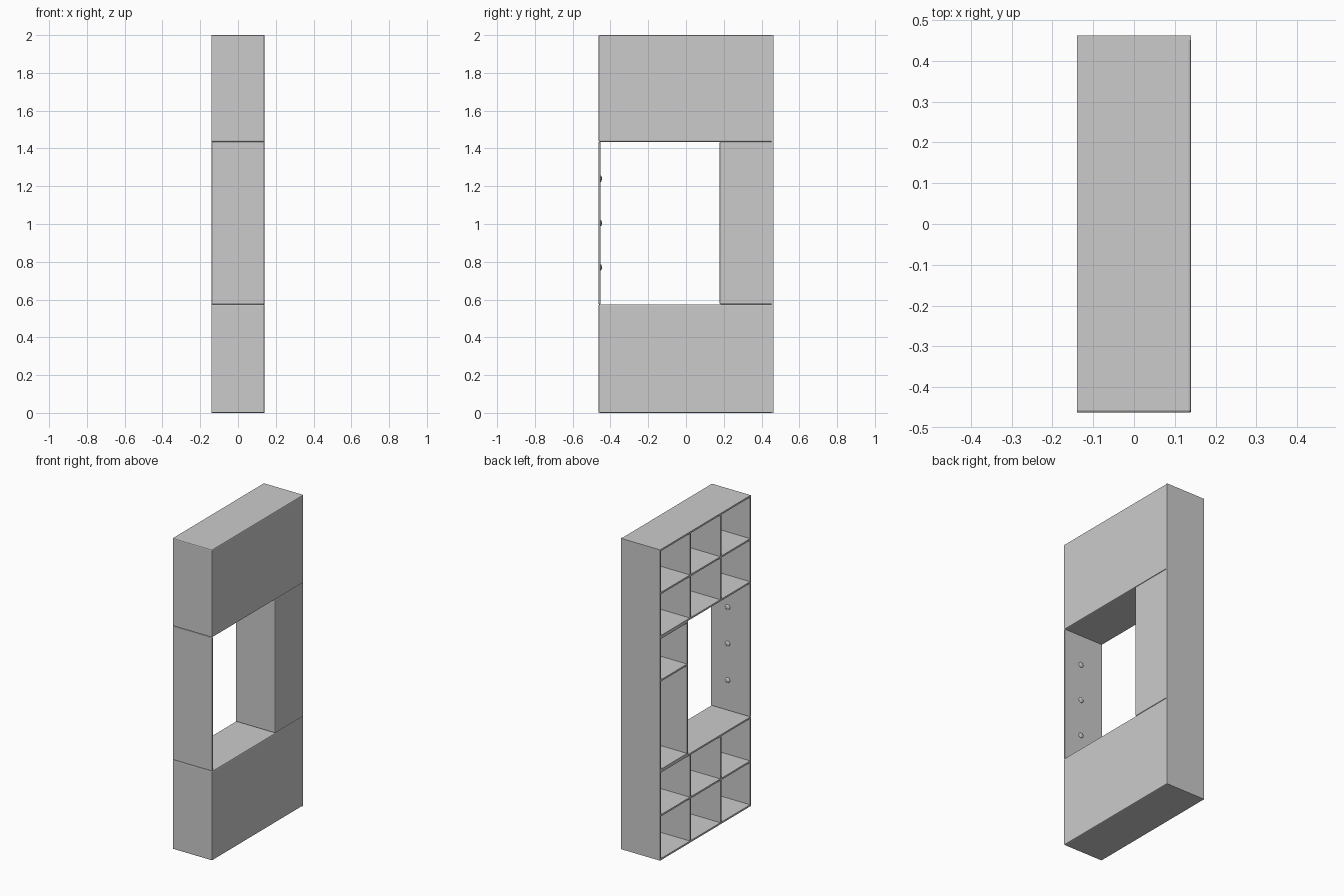
import bpy
import bmesh
import math
from mathutils import Matrix, Vector

if "Cube" in bpy.data.objects:
    bpy.data.objects.remove(bpy.data.objects["Cube"])

# Overall half sizes, board thickness and window limits
X, Y, T = 0.14, 0.463, 0.011
LOW, HIGH, POST = 0.575, 1.435, 0.178

grey = bpy.data.materials.new("light grey")
grey.use_nodes = True
grey.diffuse_color = (0.6, 0.6, 0.6, 1)
grey.node_tree.nodes["Principled BSDF"].inputs["Base Color"].default_value = grey.diffuse_color


def finish(name, bm):
    mesh = bpy.data.meshes.new(name)
    bm.to_mesh(mesh)
    bm.free()
    obj = bpy.data.objects.new(name, mesh)
    bpy.context.collection.objects.link(obj)
    mesh.materials.append(grey)
    return obj


def box(low, high):
    low, high = Vector(low), Vector(high)
    bm = bmesh.new()
    place = Matrix.Translation((low + high) / 2) @ Matrix.Diagonal((*(high - low), 1))
    bmesh.ops.create_cube(bm, size=1, matrix=place)
    return bm


def soften(bm, radius):
    edges = [e for e in bm.edges if not e.is_boundary]
    bmesh.ops.bevel(bm, geom=edges, offset=radius, segments=2, profile=0.5, affect='EDGES')


def board(name, low, high, radius=0):
    bm = box(low, high)
    if radius:
        soften(bm, radius)
    return finish(name, bm)


def shell(name, y_front, z0, z1):
    """Carcass open at the shelf side and where the tall back board closes it."""
    bm = box((-X, y_front, z0), (X, Y - T, z1))
    bm.normal_update()
    opened = [f for f in bm.faces if f.normal.x < -0.5 or f.normal.y > 0.5]
    bmesh.ops.delete(bm, geom=opened, context='FACES')
    soften(bm, 0.006)
    obj = finish(name, bm)
    mod = obj.modifiers.new("Board thickness", 'SOLIDIFY')
    mod.thickness = T
    mod.offset = -1
    return obj


# Tall back board and front board beside the window
board("back_board", (-X, Y - T, 0), (X, Y, 2))
board("front_board", (-X, -Y, LOW), (X, -Y + T, HIGH), 0.004)

# Upper and lower cabinets, each with two rows of three cells
for name, z0, z1 in (("lower", 0, LOW), ("upper", HIGH, 2)):
    shell(name + "_cabinet", -Y, z0, z1)
    middle = (z0 + z1) / 2
    board(name + "_shelf", (-X, T - Y, middle - T / 2), (X - T, Y - T, middle + T / 2))
    for side, y in (("front", -Y / 3), ("back", Y / 3)):
        board(f"{name}_{side}_divider", (-X, y - T / 2, z0 + T), (X - T, y + T / 2, z1 - T))

# Post cabinet with one shelf
shell("post_cabinet", POST, LOW, HIGH)
board("post_shelf", (-X, POST + T, 1.15), (X - T, Y - T, 1.15 + T))

# Screw heads on the inside of the front board
for i in range(3):
    bm = bmesh.new()
    place = (Matrix.Translation((0.02, -Y + T, 0.77 + 0.235 * i))
             @ Matrix.Rotation(math.radians(-90), 4, 'X') @ Matrix.Diagonal((1, 1, 0.4, 1)))
    bmesh.ops.create_uvsphere(bm, u_segments=16, v_segments=8, radius=0.017, matrix=place)
    screw = finish(f"screw_head_{i + 1}", bm)
    screw.data.shade_smooth()
